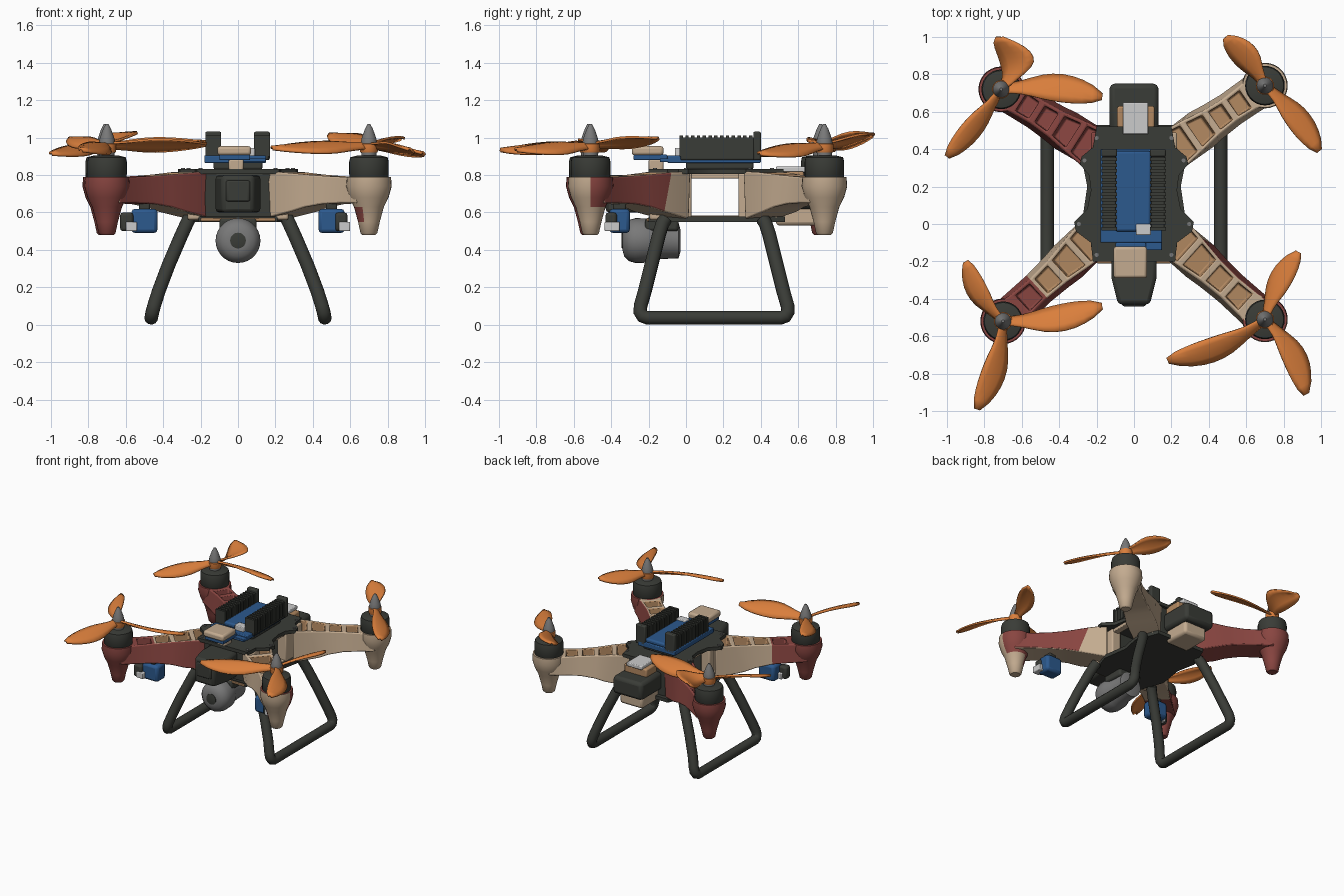
import bpy, bmesh, math
from mathutils import Vector

cube = bpy.data.objects.get("Cube")
if cube:
    bpy.data.objects.remove(cube)


def material(name, r, g, b):
    m = bpy.data.materials.new(name)
    m.use_nodes = True
    m.diffuse_color = (r, g, b, 1)
    bsdf = m.node_tree.nodes["Principled BSDF"]
    bsdf.inputs["Base Color"].default_value = (r, g, b, 1)
    bsdf.inputs["Roughness"].default_value = 0.6
    return m


ORANGE = material("orange", 0.7, 0.21, 0.045)
RED = material("brick red", 0.25, 0.06, 0.052)
BEIGE = material("beige", 0.55, 0.41, 0.28)
TAN = material("tan", 0.45, 0.25, 0.12)
DARK = material("charcoal", 0.042, 0.045, 0.038)
BLUE = material("blue", 0.025, 0.1, 0.27)
GREY = material("grey", 0.19, 0.19, 0.19)
WHITE = material("light grey", 0.6, 0.6, 0.6)


def finish(bm, name, mats, bevel=0.0):
    """Turn a bmesh into an object with materials, bevel and shading."""
    bmesh.ops.recalc_face_normals(bm, faces=bm.faces)
    me = bpy.data.meshes.new(name)
    bm.to_mesh(me)
    bm.free()
    ob = bpy.data.objects.new(name, me)
    bpy.context.collection.objects.link(ob)
    for m in mats:
        me.materials.append(m)
    if bevel:
        mod = ob.modifiers.new("soft_edges", 'BEVEL')
        mod.width, mod.segments, mod.limit_method = bevel, 2, 'ANGLE'
    bpy.ops.object.select_all(action='DESELECT')
    ob.select_set(True)
    bpy.context.view_layer.objects.active = ob
    bpy.ops.object.shade_smooth_by_angle(angle=math.radians(40))
    return ob


def box(name, x, y, z, mat, bevel=0.01):
    """Box from (min, max) ranges."""
    bm = bmesh.new()
    bmesh.ops.create_cube(bm, size=1)
    for v in bm.verts:
        v.co = [r[0] if c < 0 else r[1] for c, r in zip(v.co, (x, y, z))]
    return finish(bm, name, [mat], bevel)


def prism(name, half, z0, z1, mat, bevel=0.0):
    """Upright prism from half an outline, mirrored in x."""
    pts = half + [(-x, y) for x, y in reversed(half) if x > 0]
    bm = bmesh.new()
    face = bm.faces.new([bm.verts.new((x, y, z0)) for x, y in pts])
    out = bmesh.ops.extrude_face_region(bm, geom=[face])["geom"]
    top = [g for g in out if isinstance(g, bmesh.types.BMVert)]
    bmesh.ops.translate(bm, verts=top, vec=(0, 0, z1 - z0))
    return finish(bm, name, [mat], bevel)


def lathe(name, profile, loc, mats, rule=None, sides=28):
    """Closed turned shape from (radius, height) points."""
    bm = bmesh.new()
    rings = [[bm.verts.new((r * math.cos(a), r * math.sin(a), z))
              for a in (math.tau * i / sides for i in range(sides))] for r, z in profile]
    for a, b in zip(rings, rings[1:]):
        for i in range(sides):
            j = (i + 1) % sides
            bm.faces.new((a[i], a[j], b[j], b[i]))
    bm.faces.new(rings[0])
    bm.faces.new(rings[-1])
    bmesh.ops.recalc_face_normals(bm, faces=bm.faces)
    if rule:
        for f in bm.faces:
            f.material_index = int(rule(f.normal, f.calc_center_median().z))
    ob = finish(bm, name, mats)
    ob.location = loc
    return ob


def arm(name, root, end, mats, rule):
    """Tapered beam with pockets sunk into its top."""
    root, end = Vector((*root, 0)), Vector((*end, 0))
    across = (end - root).normalized().cross(Vector((0, 0, 1)))
    # Position along the top and bottom, half width, top, bottom, bottom flare
    stations = [(0, 0, .115, .82, .565, .9), (.2, .31, .098, .815, .605, 1.15),
                (.42, .44, .077, .803, .628, 1.35), (.62, .62, .069, .795, .645, 1.4),
                (.82, .82, .076, .79, .65, 1.3), (1, 1, .1, .79, .65, 1)]
    bm = bmesh.new()
    rings = []
    for t, u, w, top, low, k in stations:
        p, q = root.lerp(end, t), root.lerp(end, u)
        rings.append([bm.verts.new(c + across * s * w + Vector((0, 0, z)))
                      for c, s, z in ((p, -1, top), (p, 1, top), (q, k, low), (q, -k, low))])
    tops = []
    for i, (a, b) in enumerate(zip(rings, rings[1:])):
        # Facing of the top, the two sides and the underside
        for k, facing in enumerate((Vector((0, 0, 1)), across, Vector((0, 0, -1)), -across)):
            f = bm.faces.new((a[k], a[(k + 1) % 4], b[(k + 1) % 4], b[k]))
            f.material_index = int(rule(facing, stations[i][0]))
            if k == 0 and i < 4:
                tops.append(f)
    bm.faces.new(rings[0])
    bm.faces.new(rings[-1])
    bmesh.ops.recalc_face_normals(bm, faces=bm.faces)
    bmesh.ops.inset_individual(bm, faces=tops, thickness=0.018, use_even_offset=True)
    for f in tops:
        f.material_index = 1 if f.material_index else 2
    bmesh.ops.inset_individual(bm, faces=tops, thickness=0.006, depth=-0.09)
    return finish(bm, name, mats, 0.008)


def blade(name, hub, tip, width, bow):
    """Thin twisted propeller blade from hub to tip."""
    hub, tip = Vector(hub), Vector(tip)
    side = (tip - hub).cross(Vector((0, 0, 1))).normalized()
    widths = [.36, .4, .52, .7, .88, .98, 1, .95, .82, .6, .2]
    bm = bmesh.new()
    rows = []
    for i, w in enumerate(widths):
        t = i / (len(widths) - 1)
        twist = math.radians(36 - 20 * t)
        p = hub.lerp(tip, t) + side * bow * math.sin(math.pi * t)
        chord = side * math.cos(twist) + Vector((0, 0, math.sin(twist)))
        rows.append([bm.verts.new(p + chord * width * w * s + Vector((0, 0, .012 * (1 - 4 * s * s))))
                     for s in (-.5, -.25, 0, .25, .5)])
    for a, b in zip(rows, rows[1:]):
        for k in range(4):
            bm.faces.new((a[k], a[k + 1], b[k + 1], b[k]))
    ob = finish(bm, name, [ORANGE])
    mod = ob.modifiers.new("thickness", 'SOLIDIFY')
    mod.thickness, mod.offset = 0.012, 0
    return ob


def tube(name, points, radius, mat):
    cu = bpy.data.curves.new(name, 'CURVE')
    cu.dimensions, cu.bevel_depth, cu.bevel_resolution = '3D', radius, 4
    cu.use_fill_caps = True
    sp = cu.splines.new('POLY')
    sp.points.add(len(points) - 1)
    for q, p in zip(sp.points, points):
        q.co = (*p, 1)
    cu.materials.append(mat)
    ob = bpy.data.objects.new(name, cu)
    bpy.context.collection.objects.link(ob)
    return ob


# Arms with motors and propellers: position, colours, red areas, blade tips
corners = [
    ("back_right", (-.71, .72), [RED, RED, RED], lambda n, t: True, lambda n, z: True,
     [(-.72, 1.0, 1.01, .2, .09), (-.17, .68, .97, .16, -.03), (-1.0, .36, .91, .12, -.01)]),
    ("back_left", (.70, .74), [BEIGE, RED, TAN], lambda n, t: False, lambda n, z: False,
     [(.49, 1.0, 1.01, .15, .02), (.99, .39, .91, .14, -.02)]),
    ("front_right", (-.70, -.52), [BEIGE, RED, TAN],
     lambda n, t: n.y < -.3 or t > .5, lambda n, z: True,
     [(-.90, -.20, .99, .12, -.03), (-.17, -.44, .96, .155, .03), (-.84, -.99, .93, .14, -.03)]),
    ("front_left", (.70, -.51), [BEIGE, RED, TAN],
     lambda n, t: n.y > .3 and t > .1,
     lambda n, z: n.y > -.1 and z > .64 or n.x < -.5 and .54 < z < .64,
     [(.88, -.15, .99, .13, -.02), (.18, -.73, .94, .14, -.04), (.92, -.91, .93, .14, -.04)]),
]
mount_profile = [(.035, .48), (.045, .49), (.058, .55), (.08, .63), (.105, .68), (.122, .74), (.118, .79)]
for name, (x, y), mats, arm_rule, mount_rule, tips in corners:
    s = 1 if x > 0 else -1
    root = (s * .21, .4) if y > 0 else (s * .2, -.06)
    arm(name + "_arm", root, (x, y), mats, arm_rule)
    lathe(name + "_mount_foot", mount_profile, (x, y, 0), mats[:2], mount_rule)
    lathe(name + "_motor", [(.095, .77), (.105, .785), (.106, .87), (.1, .895), (.06, .905)], (x, y, 0), [DARK])
    lathe(name + "_propeller_hub", [(.045, .92), (.049, .93), (.049, .965), (.04, .97)], (x, y, 0), [ORANGE])
    lathe(name + "_spinner", [(.04, .9), (.044, .972), (.038, 1.0), (.022, 1.045), (.008, 1.072)],
          (x, y, 0), [GREY])
    for i, (tx, ty, tz, w, bow) in enumerate(tips):
        blade(f"{name}_blade_{i + 1}", (x, y, .955), (tx, ty, tz), w, bow)
    # Frame block where the arm meets the body
    box(name + "_arm_root", sorted((s * .15, s * .23)), (.28, .49) if y > 0 else (-.13, .03),
        (.565, .81), mats[0])

# Rails framing the side windows, and sockets for the landing gear
for s, side in ((-1, "right"), (1, "left")):
    for level, z in (("lower", (.57, .585)), ("upper", (.782, .81))):
        box(f"{side}_{level}_window_rail", sorted((s * .17, s * .22)), (.01, .3), z, BEIGE, .005)
    box(side + "_gear_socket", sorted((s * .2, s * .27)), (-.195, -.1), (.56, .615), BEIGE, .012)

# Body plates, bulkheads and end housings
waist = [(.0, .52), (.2, .52), (.22, .41), (.28, .36), (.29, .32), (.24, .26), (.23, .18),
         (.25, .08), (.32, .01), (.31, -.04), (.23, -.1), (.22, -.2), (0, -.2)]
belly = [(0, .53), (.21, .53), (.28, .35), (.25, .2), (.28, 0), (.21, -.2), (0, -.2)]
prism("top_plate", waist, .805, .832, DARK)
prism("bottom_plate", belly, .55, .578, DARK)
box("front_trim", (-.2, .2), (-.21, -.19), (.553, .57), TAN, .004)
box("front_bulkhead", (-.18, .18), (-.18, .01), (.57, .81), DARK)
box("rear_bulkhead", (-.17, .17), (.3, .5), (.57, .81), DARK)
prism("front_housing", [(0, -.17), (.12, -.17), (.12, -.29), (.085, -.43), (0, -.43)], .6, .8, DARK, .02)
prism("front_shield", [(0, -.42), (.07, -.42), (.06, -.44), (0, -.44)], .66, .77, DARK, .008)
box("rear_housing", (-.13, .13), (.47, .75), (.62, .76), DARK, .025)
box("rear_lower_case", (-.1, .1), (.48, .7), (.53, .64), BEIGE, .02)
box("rear_pad", (-.09, .11), (.47, .63), (.74, .82), TAN, .01)
box("receiver", (-.06, .075), (.48, .65), (.815, .845), WHITE, .006)

# Electronics deck and battery
box("deck_support", (-.13, .13), (0, .36), (.83, .88), DARK)
box("circuit_board", (-.18, .15), (-.1, .4), (.865, .905), BLUE, .006)
box("board_tab", (-.05, .15), (-.14, -.08), (.87, .89), BLUE, .004)
box("battery", (-.1, .09), (-.04, .39), (.9, .935), BLUE, .012)
box("connector", (.01, .09), (-.06, 0), (.9, .945), WHITE, .006)
box("front_module", (-.11, .07), (-.29, -.12), (.905, .955), BEIGE, .015)
box("front_module_tray", (-.1, .065), (-.28, -.1), (.88, .91), BLUE, .006)
box("front_module_stand", (-.05, .03), (-.2, -.12), (.82, .885), BEIGE, .01)
for side, x0 in (("right", -.175), ("left", .085)):
    box(side + "_heatsink", (x0 + .006, x0 + .079), (-.03, .395), (.88, 1.002), DARK, .008)
    for i in range(14):
        y = -.035 + i * .031
        box(f"{side}_heatsink_fin_{i + 1}", (x0, x0 + .085), (y, y + .018), (.9, 1.012), DARK, 0)
    box(side + "_heatsink_post", (x0, x0 + .085), (.36, .4), (.88, 1.032), DARK, .008)

# Plate screws
for s in (-1, 1):
    for x, y in ((.2, .46), (.265, .34), (.295, 0), (.2, -.165)):
        lathe("plate_screw", [(.011, .825), (.011, .838)], (s * x, y, 0), [GREY], sides=10)

# Landing gear: a rounded trapezoid loop on each side
def gear_x(z):
    return .465 - .2 * (max(z - .03, 0) / .53) ** 1.25


half_loop = [(.26, .565), (.276, .54), (.295, .48), (.335, .32), (.37, .18), (.393, .1),
             (.395, .068), (.382, .046), (.355, .037)]
for s, side in ((-1, "right"), (1, "left")):
    front = [(s * gear_x(z), .15 - y, z) for y, z in half_loop]
    back = [(s * gear_x(z), .15 + y, z) for y, z in reversed(half_loop)]
    tube(side + "_landing_gear", front + back, .037, DARK)

# Camera slung under the nose
cam = lathe("camera", [(.06, -.01), (.095, 0), (.1, .12), (.118, .16), (.12, .23), (.11, .265),
                       (.085, .29), (.05, .3)], (0, -.04, .45), [GREY])
lens = lathe("camera_lens", [(.042, .29), (.042, .303), (.03, .306)], (0, -.04, .45), [DARK])
for part in (cam, lens):
    part.rotation_euler.x = math.radians(90)
box("camera_mount", (-.1, .1), (-.22, -.04), (.5, .57), DARK, .015)

# Speed controllers hung beneath the front arms
for s, side, cap in ((-1, "right", (.56, .63)), (1, "left", (.52, .585))):
    box(side + "_controller", sorted((s * .43, s * .57)), (-.41, -.3), (.49, .62), BLUE, .02)
    box(side + "_controller_cap", sorted(s * c for c in cap), (-.43, -.37), (.5, .6), DARK, .015)
    box(side + "_controller_clip", sorted((s * .54, s * .6)), (-.435, -.355), (.5, .55), WHITE, .006)
    box(side + "_controller_strap", sorted((s * .47, s * .53)), (-.39, -.32), (.6, .66), DARK, .01)
